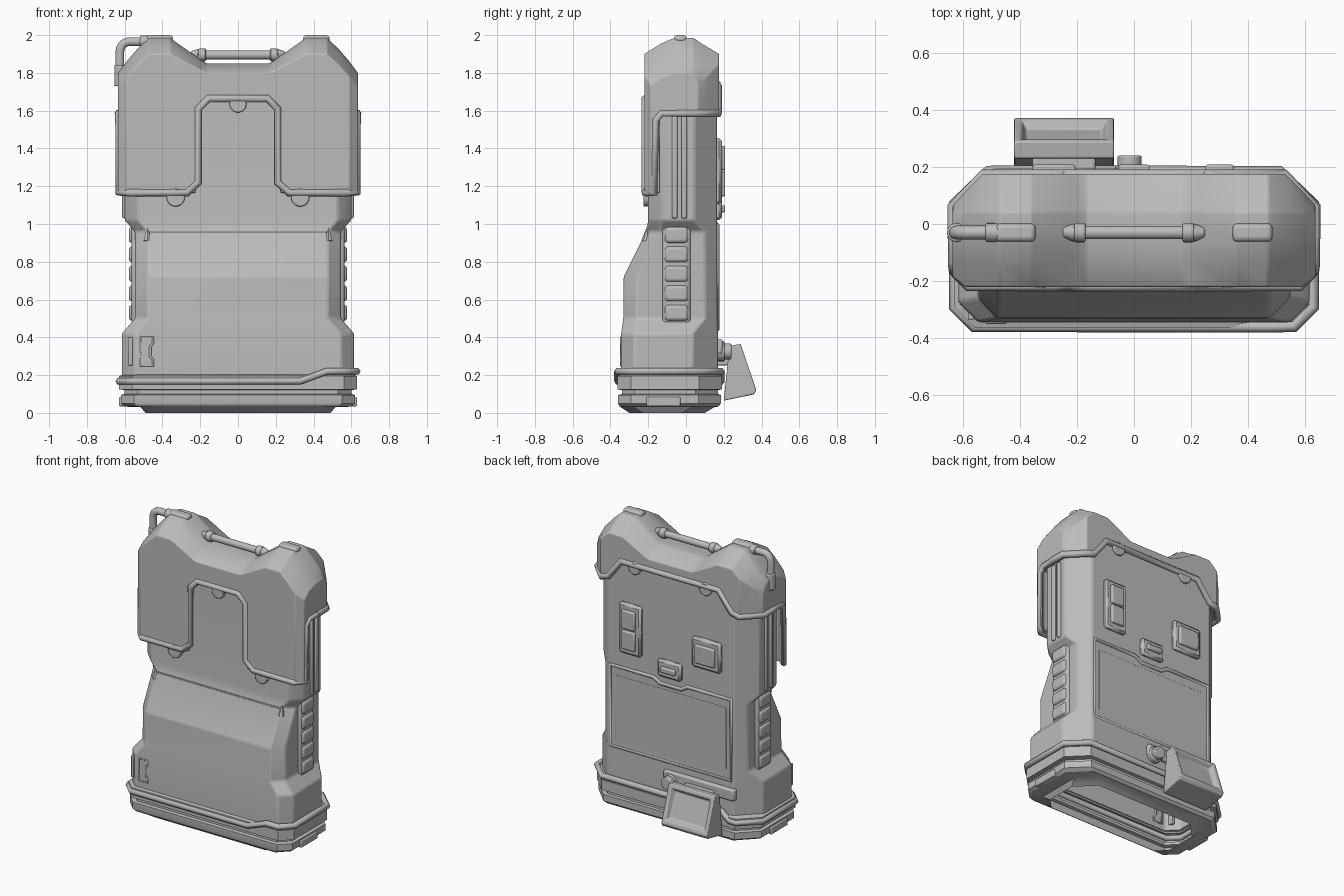
import bpy, bmesh, math
from mathutils import Vector

cube = bpy.data.objects.get("Cube")
if cube:
    bpy.data.objects.remove(cube, do_unlink=True)

GREY = (0.5, 0.5, 0.5, 1)
mat = bpy.data.materials.new("grey shell")
mat.use_nodes = True
mat.diffuse_color = GREY
mat.node_tree.nodes["Principled BSDF"].inputs["Base Color"].default_value = GREY


def finish(name, bm, bevel=0.0, segs=2):
    bmesh.ops.recalc_face_normals(bm, faces=bm.faces)
    me = bpy.data.meshes.new(name)
    bm.to_mesh(me)
    bm.free()
    me.materials.append(mat)
    ob = bpy.data.objects.new(name, me)
    bpy.context.collection.objects.link(ob)
    if bevel:
        mod = ob.modifiers.new("Bevel", 'BEVEL')
        mod.width, mod.segments, mod.limit_method = bevel, segs, 'ANGLE'
        mod.angle_limit = math.radians(20)
    bpy.ops.object.select_all(action='DESELECT')
    ob.select_set(True)
    bpy.context.view_layer.objects.active = ob
    bpy.ops.object.shade_smooth_by_angle(angle=math.radians(32))
    return ob


def loft(name, rings, bevel=0.0, caps=True):
    """Skin a row of closed rings; capped, or left as an open shell."""
    bm = bmesh.new()
    rows = [[bm.verts.new(p) for p in ring] for ring in rings]
    for a, b in zip(rows, rows[1:]):
        for i in range(len(a)):
            j = (i + 1) % len(a)
            bm.faces.new((a[i], a[j], b[j], b[i]))
    if caps:
        bm.faces.new(rows[0])
        bm.faces.new(rows[-1])
    return finish(name, bm, bevel)


def octagon(hx, front, back, z, cf=0.07, cb=0.12):
    half = [(hx - cf, front), (hx, front + cf), (hx, back - cb), (hx - cb, back)]
    return [(x, y, z) for x, y in half] + [(-x, y, z) for x, y in reversed(half)]


def box(name, centre, size, bevel=0.01, segs=2):
    bm = bmesh.new()
    bmesh.ops.create_cube(bm, size=1)
    for v in bm.verts:
        v.co = Vector(centre) + Vector([c * s for c, s in zip(v.co, size)])
    return finish(name, bm, bevel, segs)


def rod(name, a, b, r1, r2=None, sides=20, bevel=0.006):
    a, b = Vector(a), Vector(b)
    bm = bmesh.new()
    bmesh.ops.create_cone(bm, cap_ends=True, segments=sides, radius1=r1,
                          radius2=r1 if r2 is None else r2, depth=(b - a).length)
    turn = (b - a).to_track_quat('Z', 'Y')
    for v in bm.verts:
        v.co = turn @ v.co + (a + b) / 2
    return finish(name, bm, bevel)


def tube(name, points, radius, closed=False, res=1):
    """Raised trim or pipe following a path."""
    cu = bpy.data.curves.new(name, 'CURVE')
    cu.dimensions = '3D'
    cu.bevel_depth, cu.bevel_resolution = radius, res
    cu.use_fill_caps = True
    sp = cu.splines.new('POLY')
    sp.points.add(len(points) - 1)
    for p, co in zip(sp.points, points):
        p.co = (*co, 1)
    sp.use_cyclic_u = closed
    cu.materials.append(mat)
    ob = bpy.data.objects.new(name, cu)
    bpy.context.collection.objects.link(ob)
    return ob


def mirrored(half):
    return half + [(-x, y, z) for x, y, z in reversed(half)]


# Foot: stepped open shell, hollow underneath
loft("foot", [octagon(*r) for r in [
    (0.49, -0.30, 0.10, 0), (0.515, -0.345, 0.15, 0.03), (0.60, -0.35, 0.17, 0.033),
    (0.62, -0.36, 0.185, 0.05), (0.62, -0.36, 0.185, 0.095), (0.60, -0.34, 0.17, 0.10),
    (0.60, -0.34, 0.17, 0.12), (0.63, -0.362, 0.19, 0.125), (0.63, -0.362, 0.19, 0.195),
    (0.60, -0.34, 0.165, 0.205)]], caps=False)

# Main body: wide base, bulging front panel, narrow waist and upper block;
# the back chamfer stays in one plane, so its cut follows the width
loft("body", [octagon(*r, cb=r[0] - 0.48) for r in [
    (0.615, -0.345, 0.17, 0.19), (0.615, -0.343, 0.17, 0.42), (0.545, -0.332, 0.167, 0.50),
    (0.545, -0.33, 0.165, 0.72), (0.545, -0.21, 0.165, 0.96), (0.60, -0.20, 0.165, 1.02),
    (0.60, -0.20, 0.165, 1.73)]], 0.01, caps=False)

# Foot trim: lower on the right side, stepping up on the left
low, high = 0.168, 0.22
tube("foot_trim", [
    (-0.56, -0.36, low), (0.33, -0.36, low), (0.47, -0.36, high), (0.56, -0.36, high),
    (0.63, -0.29, high), (0.63, 0.07, high), (0.51, 0.185, high), (-0.40, 0.185, high),
    (-0.46, 0.185, low), (-0.51, 0.185, low), (-0.63, 0.07, low), (-0.63, -0.29, low)],
    0.02, True)


# Cap: cross-sections along x with two shoulders, a valley and a front skirt
def cap_section(x, front, back, top, drop, low_front, low_back):
    slope = min(0.08, back - 0.02)
    return [(x, front, low_front), (x, front, top - drop), (x, -0.13, top - drop / 3),
            (x, -0.06, top), (x, slope - 0.04, top), (x, slope, top - drop / 3),
            (x, back, top - drop), (x, back, low_back),
            (x, front + 0.05, low_back), (x, front + 0.05, low_front)]


stations = [(0.635, -0.185, 0.065, 1.80, 0.07, 1.165, 1.58),
            (0.59, -0.22, 0.115, 1.86, 0.08, 1.165, 1.58),
            (0.53, -0.22, 0.175, 1.93, 0.085, 1.165, 1.58),
            (0.47, -0.22, 0.175, 1.985, 0.085, 1.165, 1.58),
            (0.36, -0.22, 0.175, 1.985, 0.085, 1.165, 1.72),
            (0.225, -0.22, 0.175, 1.89, 0.06, 1.165, 1.72),
            (0.195, -0.22, 0.175, 1.868, 0.055, 1.63, 1.72),
            (0.165, -0.22, 0.175, 1.85, 0.05, 1.665, 1.72)]
loft("cap", [cap_section(*s) for s in stations]
     + [cap_section(-s[0], *s[1:]) for s in reversed(stations)], 0.01)

# Cap trim: front arch with legs, then along the sides and over the back
arch = [(0.632, -0.03, 1.585), (0.632, -0.13, 1.585), (0.63, -0.16, 1.55),
        (0.63, -0.165, 1.165), (0.58, -0.217, 1.165), (0.27, -0.217, 1.165),
        (0.21, -0.217, 1.22), (0.21, -0.217, 1.61), (0.155, -0.217, 1.665)]
tube("front_trim", mirrored(arch), 0.02)
tube("back_trim", mirrored([(0.632, -0.05, 1.585), (0.632, 0.06, 1.585), (0.525, 0.17, 1.585),
                            (0.47, 0.17, 1.60), (0.37, 0.17, 1.73)]), 0.022)
rod("arch_tab", (0, -0.19, 1.635), (0, -0.225, 1.635), 0.045)

for s, side in ((1, "left"), (-1, "right")):
    # Half-round tabs under the trim
    rod(side + "_skirt_tab", (s * 0.33, -0.18, 1.14), (s * 0.33, -0.225, 1.14), 0.048)
    rod(side + "_back_tab", (s * 0.27, 0.15, 1.71), (s * 0.27, 0.183, 1.71), 0.045)
    # Side rails
    for i, y in enumerate((-0.06, -0.01)):
        box(f"{side}_side_rail_{i}", (s * 0.6, y, 1.30), (0.026, 0.03, 0.54), 0.008)
    # Ribbed grip
    box(side + "_grip_plate", (s * 0.537, -0.05, 0.735), (0.055, 0.15, 0.53), 0.02, 3)
    for i in range(5):
        box(f"{side}_grip_rib_{i}", (s * 0.55, -0.05, 0.53 + 0.103 * i),
            (0.056, 0.125, 0.085), 0.018, 3)
    box(side + "_foot_latch", (s * 0.615, -0.12, 0.06), (0.03, 0.18, 0.05), 0.006)
    # Small spurs at the top corners of the front panel
    rod(side + "_panel_spur", (s * 0.48, -0.215, 0.91), (s * 0.48, -0.205, 0.98),
        0.022, 0.004, 6, 0)
    # Carry bar sleeves and shoulder pad
    rod(side + "_bar_sleeve", (s * 0.17, -0.03, 1.895), (s * 0.21, -0.03, 1.895), 0.034)
    rod(side + "_bar_cone", (s * 0.21, -0.03, 1.895), (s * 0.25, -0.03, 1.90), 0.033, 0.015)
    box(side + "_shoulder_pad", (s * 0.415, -0.03, 1.98), (0.14, 0.065, 0.04), 0.018, 3)

rod("carry_bar", (-0.19, -0.03, 1.895), (0.19, -0.03, 1.895), 0.023)
box("panel_top_line", (0, -0.207, 0.955), (0.95, 0.016, 0.01), 0.003)

# Hose from the right shoulder down the side
bend = [(-0.575 - 0.05 * math.sin(t * math.pi / 10), -0.03,
         1.915 + 0.05 * math.cos(t * math.pi / 10)) for t in range(6)]
tube("hose", [(-0.45, -0.03, 1.965)] + bend + [(-0.625, -0.03, 1.74)], 0.024, res=3)
rod("hose_shoulder_sleeve", (-0.36, -0.03, 1.965), (-0.52, -0.03, 1.965), 0.033)
rod("hose_side_sleeve", (-0.622, -0.03, 1.84), (-0.622, -0.03, 1.73), 0.033)

# Front latch details
box("latch_slot", (-0.57, -0.315, 0.325), (0.024, 0.04, 0.15), 0.005)
tube("latch_bracket", [(-0.45, -0.343, 0.40), (-0.515, -0.343, 0.40), (-0.515, -0.343, 0.25),
                       (-0.45, -0.343, 0.25), (-0.45, -0.343, 0.28), (-0.465, -0.343, 0.30),
                       (-0.465, -0.343, 0.35), (-0.45, -0.343, 0.37)], 0.007, True)

# Back screen frame with a dip at the middle of its top edge
outline = [(0.46, 0.44), (0.46, 0.995), (0.13, 0.995), (0.08, 0.965)]
tube("screen_frame", mirrored([(x, 0.163, z) for x, z in outline]), 0.014, True)
box("screen", (0, 0.162, 0.70), (0.85, 0.012, 0.46), 0.004)


# Back controls: chamfered frame with raised keys
def control(name, x, z, w, h, keys):
    box(name + "_frame", (x, 0.17, z), (w, 0.04, h), 0.015, 1)
    step = (h - 0.07) / keys
    for i in range(keys):
        box(f"{name}_key_{i}", (x, 0.19, z + (i - (keys - 1) / 2) * step),
            (w - 0.07, 0.035, step - 0.012), 0.008)


control("double_switch", 0.30, 1.28, 0.17, 0.35, 2)
control("square_button", -0.28, 1.26, 0.22, 0.21, 1)
control("centre_button", 0, 1.08, 0.18, 0.12, 1)

# Tilted lamp on the back with a recessed face, its mount and a knob
side_view = [(0.23, 0.355), (0.29, 0.365), (0.372, 0.12), (0.36, 0.098), (0.20, 0.065)]
bm = bmesh.new()
ends = [[bm.verts.new((x, y, z)) for y, z in side_view] for x in (-0.42, -0.07)]
for i in range(5):
    j = (i + 1) % 5
    bm.faces.new((ends[0][i], ends[0][j], ends[1][j], ends[1][i]))
for end in ends:
    bm.faces.new(end)
bmesh.ops.recalc_face_normals(bm, faces=bm.faces)
lens = max(bm.faces, key=lambda f: f.normal.y)
bmesh.ops.inset_region(bm, faces=[lens], thickness=0.035)
bmesh.ops.inset_region(bm, faces=[lens], thickness=0.025, depth=-0.03)
finish("lamp", bm, 0.006)
box("lamp_neck", (-0.245, 0.20, 0.30), (0.22, 0.08, 0.10))
box("lamp_mount", (-0.23, 0.175, 0.35), (0.54, 0.04, 0.08), 0.012)
rod("lamp_knob", (-0.015, 0.16, 0.325), (-0.015, 0.24, 0.325), 0.042)
rod("knob_collar", (-0.015, 0.16, 0.325), (-0.015, 0.205, 0.325), 0.052)
